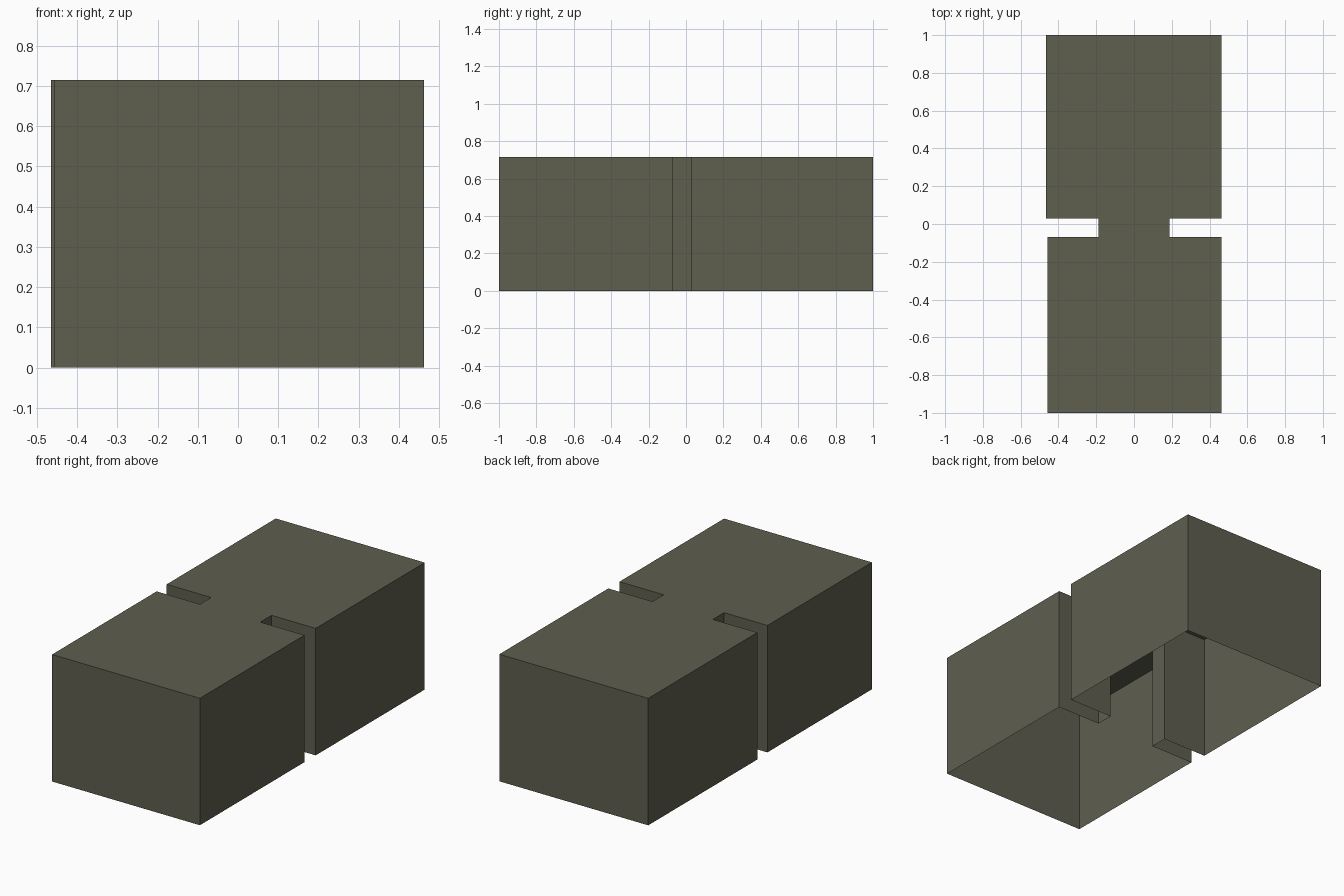
import bpy
import bmesh

cube = bpy.data.objects.get("Cube")
if cube:
    bpy.data.objects.remove(cube, do_unlink=True)

HEIGHT = 0.715
FRONT, BACK = -1.0, 1.0
NOTCH_FRONT, NOTCH_BACK = -0.07, 0.03
LEFT, RIGHT_FRONT, RIGHT_BACK = 0.463, -0.458, -0.465
NECK = 0.188

# Single flat colour
olive = bpy.data.materials.new("dark olive grey")
colour = (0.112, 0.112, 0.078, 1.0)
olive.use_nodes = True
olive.diffuse_color = colour
olive.node_tree.nodes["Principled BSDF"].inputs["Base Color"].default_value = colour

# Plan outline of the two blocks joined by a narrow neck, counter-clockwise
outline = [
    (RIGHT_FRONT, FRONT), (LEFT, FRONT),
    (LEFT, NOTCH_FRONT), (NECK, NOTCH_FRONT),
    (NECK, NOTCH_BACK), (LEFT, NOTCH_BACK),
    (LEFT, BACK), (RIGHT_BACK, BACK),
    (RIGHT_BACK, NOTCH_BACK), (-NECK, NOTCH_BACK),
    (-NECK, NOTCH_FRONT), (RIGHT_FRONT, NOTCH_FRONT),
]

# Thin walls and a flat roof, open underneath
bm = bmesh.new()
base = [bm.verts.new((x, y, 0)) for x, y in outline]
top = [bm.verts.new((x, y, HEIGHT)) for x, y in outline]
for i in range(len(outline)):
    j = (i + 1) % len(outline)
    bm.faces.new((base[i], base[j], top[j], top[i]))
bm.faces.new(top)

mesh = bpy.data.meshes.new("notched_shell")
bm.to_mesh(mesh)
bm.free()
mesh.materials.append(olive)
shell = bpy.data.objects.new("notched_shell", mesh)
bpy.context.collection.objects.link(shell)
